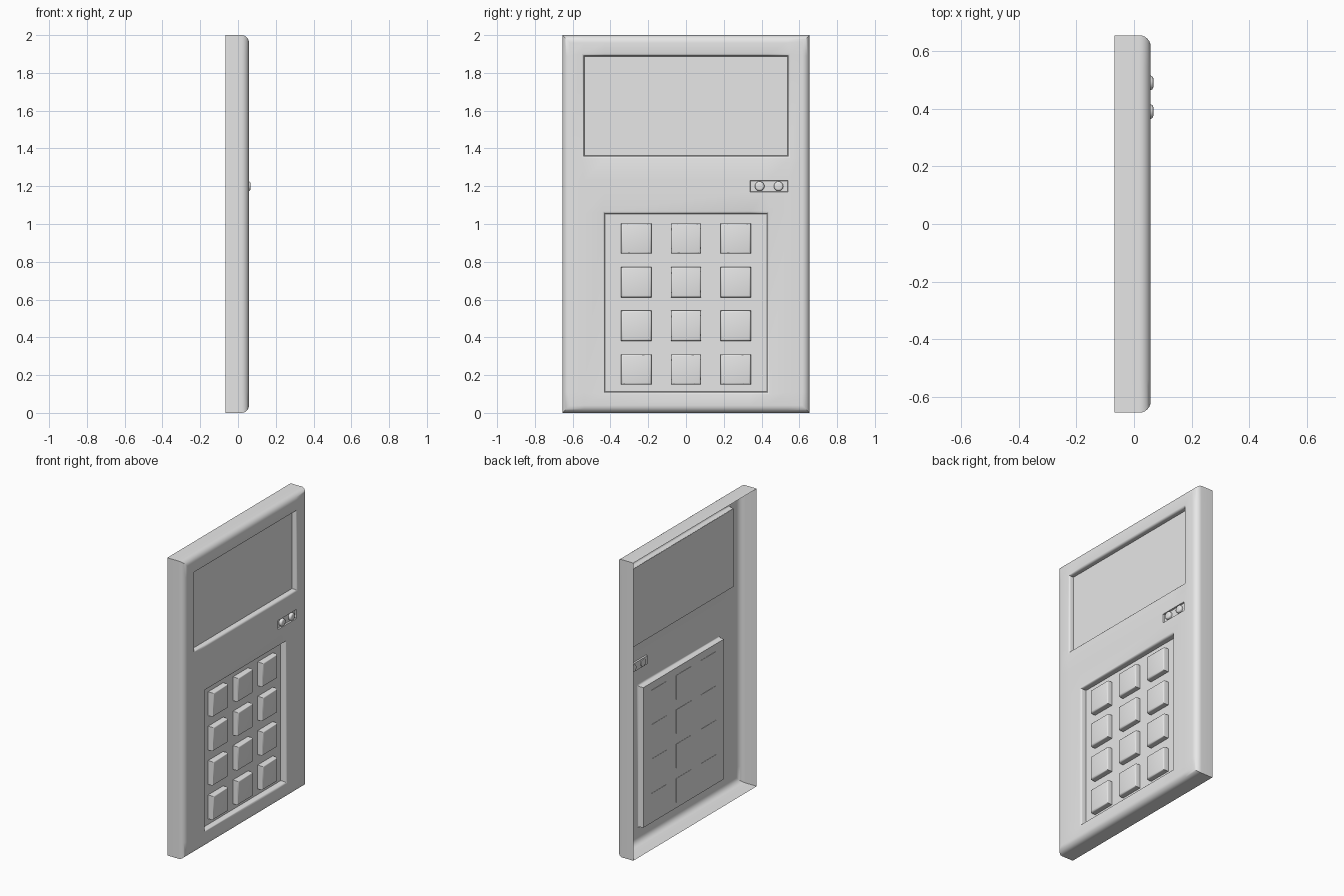
import bpy, bmesh, math
from mathutils import Matrix

if "Cube" in bpy.data.objects:
    bpy.data.objects.remove(bpy.data.objects["Cube"])

FRONT, BACK = 0.058, -0.067      # x of the face and of the open rim
HALF_W, HEIGHT, ROUND = 0.655, 2.0, 0.04

grey = bpy.data.materials.new("light_grey_plastic")
grey.use_nodes = True
grey.diffuse_color = (0.8, 0.8, 0.8, 1)
grey.node_tree.nodes["Principled BSDF"].inputs["Base Color"].default_value = (0.8, 0.8, 0.8, 1)


def finish(bm, name):
    mesh = bpy.data.meshes.new(name)
    bm.to_mesh(mesh)
    bm.free()
    mesh.materials.append(grey)
    obj = bpy.data.objects.new(name, mesh)
    bpy.context.collection.objects.link(obj)
    bpy.ops.object.select_all(action='DESELECT')
    obj.select_set(True)
    bpy.context.view_layer.objects.active = obj
    bpy.ops.object.shade_smooth_by_angle(angle=math.radians(40))
    return obj


def box(name, centre, size, bevel=0.0):
    bm = bmesh.new()
    bmesh.ops.create_cube(bm, size=1, matrix=Matrix.Translation(centre) @ Matrix.Diagonal((*size, 1)))
    if bevel:
        edges = [e for e in bm.edges if all(v.co.x > centre[0] for v in e.verts)]
        bmesh.ops.bevel(bm, geom=edges, offset=bevel, segments=3, profile=0.5, affect='EDGES')
    return finish(bm, name)


# Shell: front grid whose lines frame the recesses
bm = bmesh.new()
edge_y = HALF_W - ROUND
ys = [-edge_y, -0.54, -0.43, 0.34, 0.43, 0.54, edge_y]
zs = [ROUND, 0.11, 1.055, 1.17, 1.23, 1.36, 1.89, HEIGHT - ROUND]
grid = [[bm.verts.new((FRONT, y, z)) for y in ys] for z in zs]
for low, high in zip(grid, grid[1:]):
    for i in range(len(ys) - 1):
        bm.faces.new((low[i], low[i + 1], high[i + 1], high[i]))

# Rounded front border and straight side walls, left open at the back
rings = []
for step in range(1, 7):
    a = math.radians(15 * step)
    rings.append((FRONT - ROUND * (1 - math.cos(a)), ROUND * (1 - math.sin(a))))
rings.append((BACK, 0.0))
old_inset = ROUND
for x, inset in rings:
    rim = [e for e in bm.edges if e.is_boundary]
    new = bmesh.ops.extrude_edge_only(bm, edges=rim)["geom"]
    for v in (g for g in new if isinstance(g, bmesh.types.BMVert)):
        if abs(abs(v.co.y) - (HALF_W - old_inset)) < 1e-4:
            v.co.y = math.copysign(HALF_W - inset, v.co.y)
        if abs(v.co.z - old_inset) < 1e-4:
            v.co.z = inset
        elif abs(v.co.z - (HEIGHT - old_inset)) < 1e-4:
            v.co.z = HEIGHT - inset
        v.co.x = x
    old_inset = inset

# Screen, keypad and indicator recesses: y range, z range, depth
recesses = [(-0.54, 0.54, 1.36, 1.89, 0.035),
            (-0.43, 0.43, 0.11, 1.055, 0.04),
            (0.34, 0.54, 1.17, 1.23, 0.01)]
soft_edges = []
for y0, y1, z0, z1, depth in recesses:
    floor = []
    for f in bm.faces:
        c = f.calc_center_median()
        if y0 < c.y < y1 and z0 < c.z < z1 and c.x > FRONT - 1e-4:
            floor.append(f)
    walls = bmesh.ops.inset_region(bm, faces=floor, thickness=0.002, use_even_offset=True)["faces"]
    for v in {v for f in floor for v in f.verts}:
        v.co.x -= depth
    if depth > 0.02:
        soft_edges += {e for f in walls for e in f.edges
                       if all(v.co.x > FRONT - 1e-4 for v in e.verts)}
bmesh.ops.bevel(bm, geom=soft_edges, offset=0.012, segments=3, profile=0.5, affect='EDGES')
finish(bm, "shell")

# Screen panel
box("screen", (FRONT - 0.034, 0, 1.625), (0.004, 1.074, 0.524))

# Keys in three columns and four rows
for row in range(4):
    for col in range(3):
        box(f"key_{row + 1}_{col + 1}", (FRONT - 0.022, (col - 1) * 0.263, 0.23 + row * 0.231),
            (0.04, 0.16, 0.16), bevel=0.01)

# Two domed indicator lights
for number, y in enumerate((0.39, 0.49), 1):
    bm = bmesh.new()
    place = Matrix.Translation((FRONT - 0.003, y, 1.2)) @ Matrix.Rotation(math.pi / 2, 4, 'Y')
    bmesh.ops.create_cone(bm, cap_ends=True, segments=24, radius1=0.025, radius2=0.025,
                          depth=0.024, matrix=place)
    top = [e for e in bm.edges if all(v.co.x > FRONT for v in e.verts)]
    bmesh.ops.bevel(bm, geom=top, offset=0.01, segments=4, profile=0.5, affect='EDGES')
    finish(bm, f"indicator_light_{number}")
